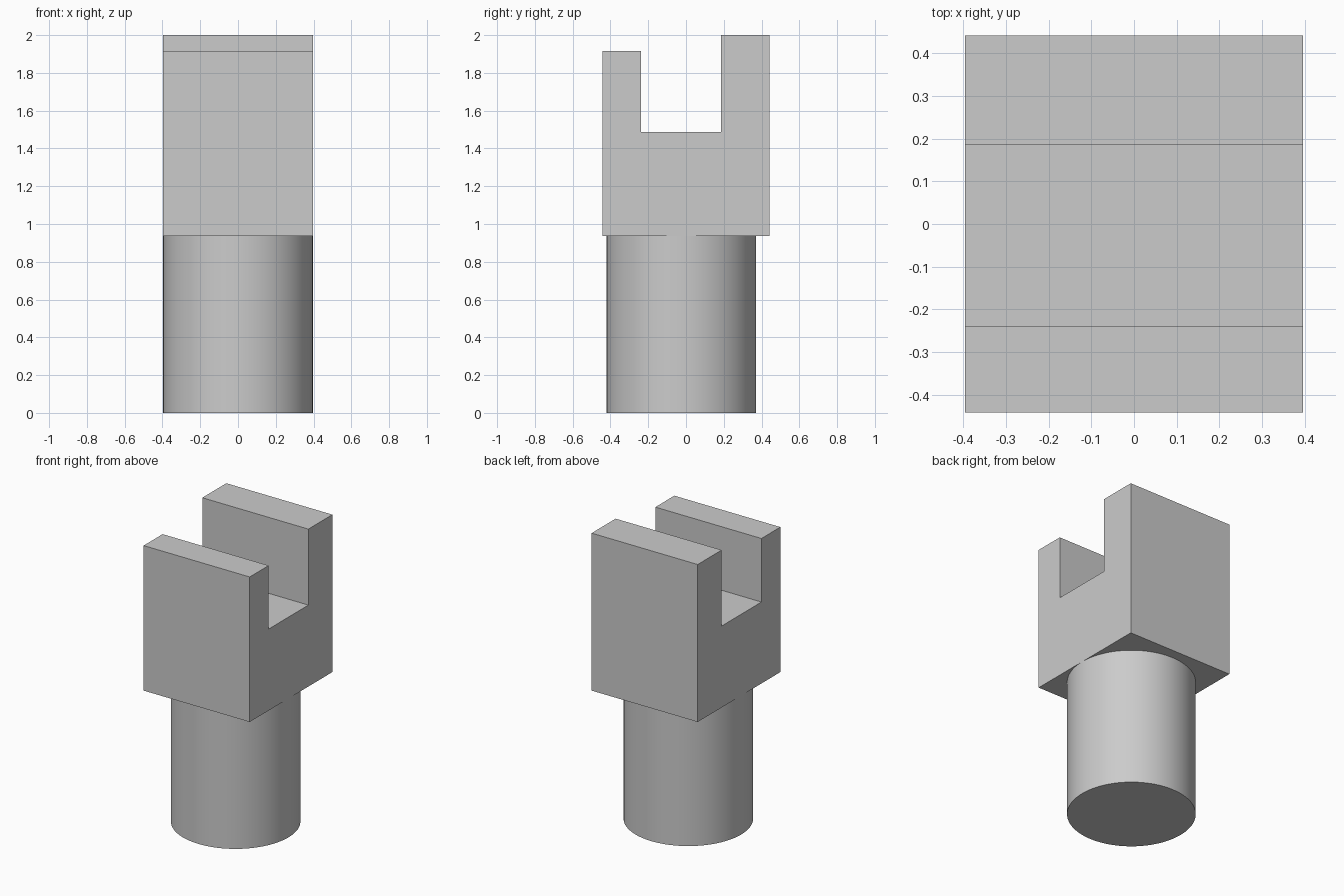
import bpy, bmesh, math
from mathutils import Matrix, Vector

cube = bpy.data.objects.get("Cube")
if cube:
    bpy.data.objects.remove(cube, do_unlink=True)

HALF_WIDTH = 0.396
SHOULDER = 0.937     # where the shank meets the fork

grey = bpy.data.materials.new("light grey")
grey.use_nodes = True
grey.diffuse_color = (0.6, 0.6, 0.6, 1)
grey.node_tree.nodes["Principled BSDF"].inputs["Base Color"].default_value = (0.6, 0.6, 0.6, 1)


def add_object(name, bm):
    bmesh.ops.recalc_face_normals(bm, faces=bm.faces)
    mesh = bpy.data.meshes.new(name)
    bm.to_mesh(mesh)
    bm.free()
    mesh.materials.append(grey)
    obj = bpy.data.objects.new(name, mesh)
    bpy.context.collection.objects.link(obj)
    return obj


# Fork head: slotted side profile (y, z) extruded across the width
profile = [(-0.441, SHOULDER), (0.441, SHOULDER), (0.441, 2.0), (0.185, 2.0),
           (0.185, 1.487), (-0.239, 1.487), (-0.239, 1.916), (-0.441, 1.916)]
bm = bmesh.new()
side = bm.faces.new([bm.verts.new((-HALF_WIDTH, y, z)) for y, z in profile])
extruded = bmesh.ops.extrude_face_region(bm, geom=[side])["geom"]
bmesh.ops.translate(bm, vec=Vector((2 * HALF_WIDTH, 0, 0)),
                    verts=[g for g in extruded if isinstance(g, bmesh.types.BMVert)])
add_object("fork_head", bm)

# Round shank: sits slightly forward of centre, open where it joins the head
bm = bmesh.new()
bmesh.ops.create_cone(bm, cap_ends=True, segments=96, radius1=HALF_WIDTH,
                      radius2=HALF_WIDTH, depth=SHOULDER,
                      matrix=Matrix.Translation((0, -0.025, SHOULDER / 2)))
bm.normal_update()
bmesh.ops.delete(bm, geom=[f for f in bm.faces if f.normal.z > 0.9], context="FACES_ONLY")
shank = add_object("shank", bm)

bpy.ops.object.select_all(action="DESELECT")
shank.select_set(True)
bpy.context.view_layer.objects.active = shank
bpy.ops.object.shade_smooth_by_angle(angle=math.radians(30))
